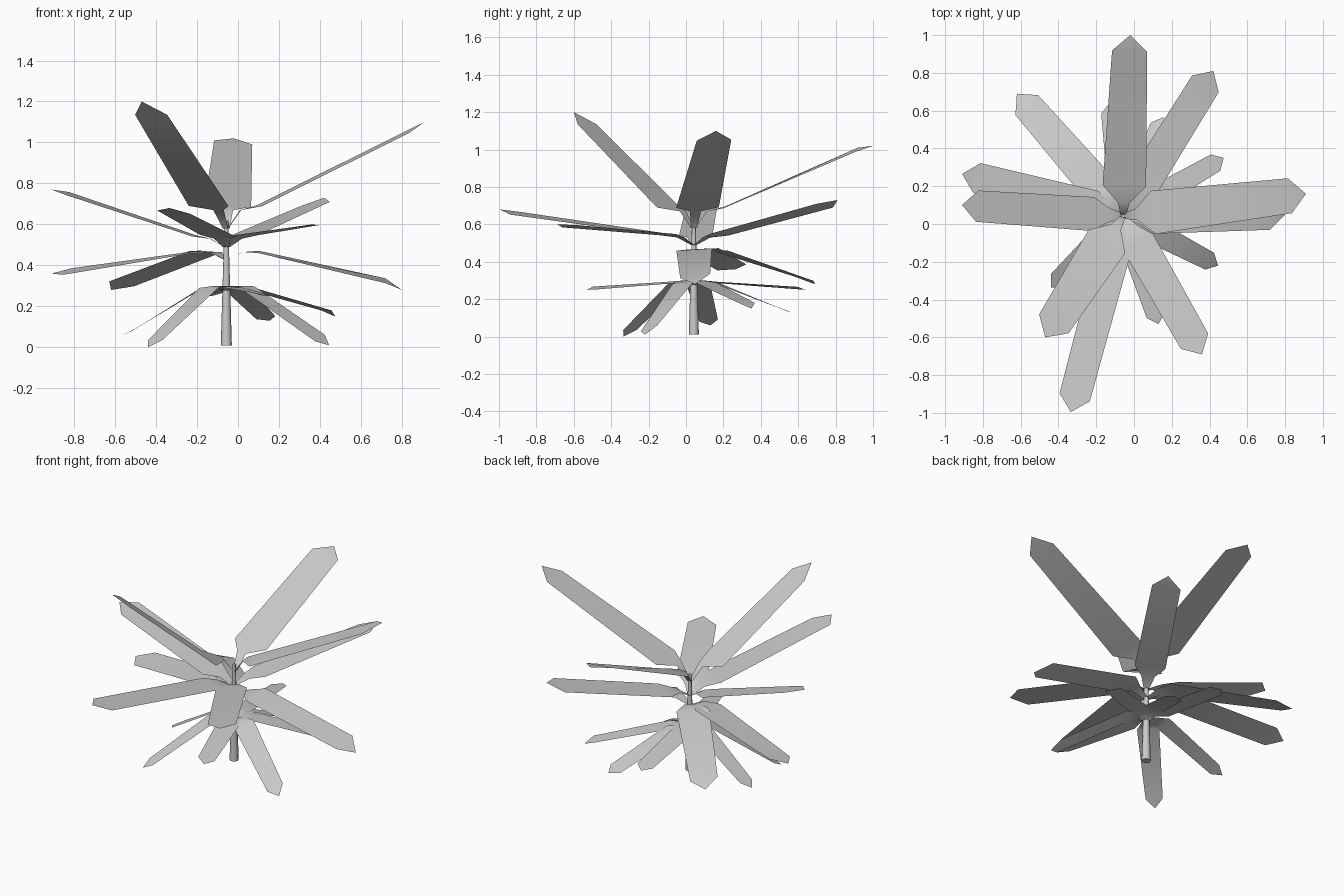
import bpy
from math import cos, sin, pi, atan2, hypot

if "Cube" in bpy.data.objects:
    bpy.data.objects.remove(bpy.data.objects["Cube"])

CX, CY = -0.057, 0.042   # stem axis


def mesh_object(name, verts, faces):
    me = bpy.data.meshes.new(name)
    me.from_pydata(verts, [], faces)
    me.update()
    ob = bpy.data.objects.new(name, me)
    bpy.context.collection.objects.link(ob)
    return ob


# Tapered eight-sided stem built from rings of (height, radius)
def stem():
    n = 8
    rings = [(0.01, 0.027), (0.28, 0.019), (0.45, 0.014), (0.62, 0.010)]
    verts = [(CX + r * cos(2 * pi * i / n), CY + r * sin(2 * pi * i / n), z)
             for z, r in rings for i in range(n)]
    faces = [(k * n + i, k * n + (i + 1) % n, (k + 1) * n + (i + 1) % n, (k + 1) * n + i)
             for k in range(len(rings) - 1) for i in range(n)]
    faces += [tuple(reversed(range(n))), tuple(range(len(verts) - n, len(verts)))]
    ob = mesh_object("stem", verts, faces)
    for p in ob.data.polygons:
        p.use_smooth = len(p.vertices) == 4


# Leaf: narrow stalk, flaring shoulder, long blade and blunt point; roll lifts the left edge
def leaf(name, tip, z_end, roll, tier):
    root_z, knee_z, knee_r, knee_w, base_z, base_r, base_w, end_w, point = tier
    dx, dy = tip[0] - CX, tip[1] - CY
    length, a = hypot(dx, dy), atan2(dy, dx)
    stations = [(0.008, root_z, 0.016, 0), (knee_r, knee_z, knee_w, 0),
                (base_r, base_z, base_w, roll / 2), (length - point, z_end, end_w, roll)]
    verts = []
    for r, z, w, lift in stations:
        for s in (-1, 1):
            verts.append((CX + r * cos(a) - s * w * sin(a),
                          CY + r * sin(a) + s * w * cos(a), z + s * lift))
    verts.append(tip)
    faces = [(2 * k, 2 * k + 2, 2 * k + 3, 2 * k + 1) for k in range(3)]
    faces.append((6, 8, 7))
    ob = mesh_object(name, verts, faces)
    for p in ob.data.polygons:
        p.use_smooth = True


# Tiers: root z, knee z / radius / half width, base z / radius / half width, end half width, point
TOP = (0.58, 0.67, 0.07, 0.03, 0.69, 0.16, 0.115, 0.093, 0.085)
UPPER = (0.49, 0.53, 0.08, 0.04, 0.545, 0.16, 0.09, 0.083, 0.08)
MIDDLE = (0.43, 0.465, 0.08, 0.04, 0.465, 0.16, 0.095, 0.08, 0.08)
LOW = (0.275, 0.30, 0.05, 0.03, 0.29, 0.12, 0.065, 0.05, 0.05)

# Each leaf: tip position, height where its point begins, roll
LEAVES = {
    "top_leaf": (TOP, [((-0.02, 1.0, 1.02), 1.0, 0.01), ((0.91, 0.16, 1.10), 1.05, 0.003),
                       ((-0.47, -0.60, 1.20), 1.135, 0)]),
    "upper_leaf": (UPPER, [((0.42, 0.81, 0.73), 0.70, -0.01), ((0.36, -0.69, 0.60), 0.59, 0.006),
                           ((-0.335, -0.995, 0.68), 0.66, -0.008),
                           ((-0.91, 0.10, 0.77), 0.75, -0.008)]),
    "middle_leaf": (MIDDLE, [((0.80, 0.05, 0.28), 0.325, 0.012),
                             ((-0.91, 0.265, 0.36), 0.37, -0.016),
                             ((-0.62, 0.69, 0.28), 0.31, 0.012)]),
    "low_leaf": (LOW, [((0.475, 0.35, 0.15), 0.18, 0), ((0.445, -0.22, 0.01), 0.045, 0.016),
                       ((0.13, -0.53, 0.25), 0.26, -0.007),
                       ((0.155, 0.565, 0.13), 0.145, -0.008),
                       ((-0.44, -0.335, 0.0), 0.035, 0),
                       ((-0.13, 0.64, 0.25), 0.26, -0.006),
                       ((-0.56, 0.13, 0.06), 0.085, -0.006)]),
}

stem()
for name, (tier, items) in LEAVES.items():
    for i, (tip, z_end, roll) in enumerate(items):
        leaf(f"{name}_{i + 1}", tip, z_end, roll, tier)
